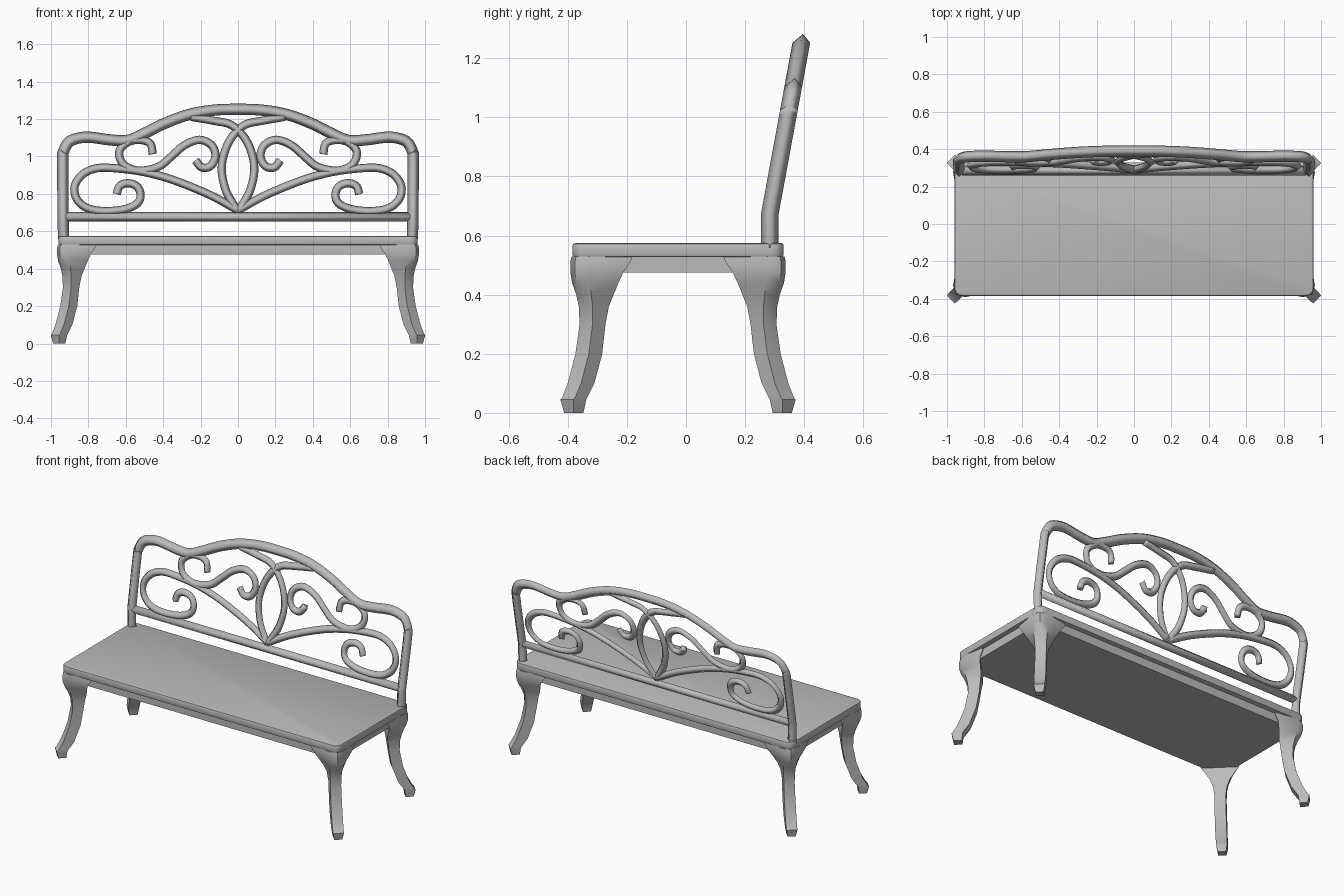
import bpy, bmesh, math
from mathutils import Vector

if "Cube" in bpy.data.objects:
    bpy.data.objects.remove(bpy.data.objects["Cube"])

YC = -0.027            # centre line of seat and legs
SX, SY = 0.96, 0.357   # seat half sizes

grey = bpy.data.materials.new("grey_paint")
grey.diffuse_color = (0.5, 0.5, 0.5, 1)
grey.use_nodes = True
grey.node_tree.nodes["Principled BSDF"].inputs["Base Color"].default_value = grey.diffuse_color


def finish(bm, name, angle):
    bmesh.ops.recalc_face_normals(bm, faces=bm.faces)
    me = bpy.data.meshes.new(name)
    bm.to_mesh(me)
    bm.free()
    me.materials.append(grey)
    ob = bpy.data.objects.new(name, me)
    bpy.context.collection.objects.link(ob)
    bpy.ops.object.select_all(action='DESELECT')
    ob.select_set(True)
    bpy.context.view_layer.objects.active = ob
    bpy.ops.object.shade_smooth_by_angle(angle=math.radians(angle))
    return ob


def loft(bm, rings):
    """Skin a list of equal-length point rings and cap both ends."""
    vr = [[bm.verts.new(p) for p in r] for r in rings]
    n = len(vr[0])
    for a, b in zip(vr, vr[1:]):
        for i in range(n):
            j = (i + 1) % n
            bm.faces.new((a[i], a[j], b[j], b[i]))
    bm.faces.new(vr[0])
    bm.faces.new(vr[-1])


def box(name, hx, hy, z0, z1, corner=0.0, edge=0.0):
    bm = bmesh.new()
    bmesh.ops.create_cube(bm, size=1)
    for v in bm.verts:
        v.co = (v.co.x * 2 * hx, YC + v.co.y * 2 * hy, z0 + (v.co.z + .5) * (z1 - z0))
    if corner:
        up = [e for e in bm.edges if abs(e.verts[0].co.z - e.verts[1].co.z) > 1e-4]
        bmesh.ops.bevel(bm, geom=up, offset=corner, segments=4, profile=.5, affect='EDGES')
        rim = [e for e in bm.edges if abs(e.verts[0].co.z - e.verts[1].co.z) < 1e-4]
        bmesh.ops.bevel(bm, geom=rim, offset=edge, segments=2, profile=.5, affect='EDGES')
    return finish(bm, name, 35)


def smooth_path(pts, steps=5):
    """Catmull-Rom curve through the points."""
    p = [Vector(q) for q in pts]
    p = [2 * p[0] - p[1]] + p + [2 * p[-1] - p[-2]]
    out = []
    for i in range(1, len(p) - 2):
        a, b, c, d = p[i - 1:i + 3]
        for s in range(steps):
            t = s / steps
            out.append(.5 * (2 * b + (c - a) * t + (2 * a - 5 * b + 4 * c - d) * t * t
                             + (3 * b - a - 3 * c + d) * t ** 3))
    return out + [p[-2]]


def lean(z):
    return 0.283 + max(0, z - 0.67) * 0.184


def tube(name, path, r, sign=1):
    """Diamond-section bar following an (x, z) path in the leaning back plane."""
    rings = []
    for i, p in enumerate(path):
        t = (path[min(i + 1, len(path) - 1)] - path[max(i - 1, 0)]).normalized()
        ring = []
        for u, w in ((r, 0), (0, r), (-r, 0), (0, -r)):
            x, z = p.x - t.y * u, p.y + t.x * u
            ring.append((sign * x, lean(z) + w, z))
        rings.append(ring)
    bm = bmesh.new()
    loft(bm, rings)
    return finish(bm, name, 100 if r else 0)


# seat and apron
box("seat", SX, SY, 0.527, 0.574, 0.04, 0.008)
box("apron", SX - .03, SY - .03, 0.475, 0.53)

# curved legs: z, outer centre, outer side (u, v), inner side (u, v) along the corner diagonal
LEG = [(0, .017, .017, .023, -.029, .023),
       (.045, .027, .027, .031, -.035, .031),
       (.05, .020, .020, .031, -.038, .031),
       (.1, -.009, -.009, .032, -.073, .032),
       (.2, -.046, -.046, .032, -.11, .032),
       (.3, -.063, -.065, .031, -.127, .031),
       (.36, -.058, -.063, .033, -.134, .040),
       (.4, -.043, -.054, .036, -.14, .057),
       (.44, -.022, -.040, .042, -.138, .082),
       (.475, -.011, -.035, .045, -.137, .106),
       (.51, -.012, -.034, .044, -.152, .125),
       (.529, -.017, -.036, .041, -.158, .130)]
K = math.sqrt(.5)
for sx, side in ((-1, "left"), (1, "right")):
    for sy, end in ((-1, "front"), (1, "back")):
        rings = []
        for z, a, b, c, d, e in LEG:
            uv = ((a, 0), (b, c), (d, e), (d, -e), (b, -c))
            rings.append([(sx * (SX + (u + v) * K), YC + sy * (SY + (u - v) * K), z) for u, v in uv])
        bm = bmesh.new()
        loft(bm, rings)
        finish(bm, f"{end}_{side}_leg", 40)

# back frame: one half, mirrored into a single bar
half = [(.932, .56), (.935, .67), (.937, .985), (.932, 1.028), (.905, 1.076), (.857, 1.097),
        (.793, 1.103), (.686, 1.089), (.59, 1.086), (.499, 1.124), (.392, 1.177),
        (.259, 1.225), (.125, 1.248)]
tube("back_frame", smooth_path(half + [(0, 1.252)] + [(-x, z) for x, z in reversed(half)]), .030)
tube("lower_rail", [Vector((-.92, .677)), Vector((.92, .677))], .025)

# ornament bars of the back, each repeated on both sides
ORNAMENT = {
    "centre_arc": [(-.25, 1.212), (-.125, 1.19), (-.035, 1.168), (.035, 1.10), (.075, 1.012),
                   (.087, .921), (.067, .825), (.035, .761), (0, .707)],
    "lower_scroll": [(0, .712), (.125, .782), (.259, .841), (.392, .889), (.526, .921),
                     (.659, .937), (.755, .937), (.83, .905), (.873, .841), (.862, .772),
                     (.804, .723), (.713, .708), (.606, .718), (.537, .75), (.521, .798),
                     (.542, .841), (.59, .857), (.633, .841), (.649, .798)],
    "upper_scroll": [(.456, 1.012), (.467, 1.065), (.51, 1.087), (.579, 1.081), (.633, 1.033),
                     (.622, .969), (.569, .932), (.499, .926), (.419, .948), (.355, 1.001),
                     (.286, 1.06), (.206, 1.089), (.141, 1.06), (.12, 1.001), (.147, .948),
                     (.195, .942), (.227, .98)],
}
for name, pts in ORNAMENT.items():
    for sign, side in ((-1, "left"), (1, "right")):
        tube(f"{side}_{name}", smooth_path(pts), .022, sign)
